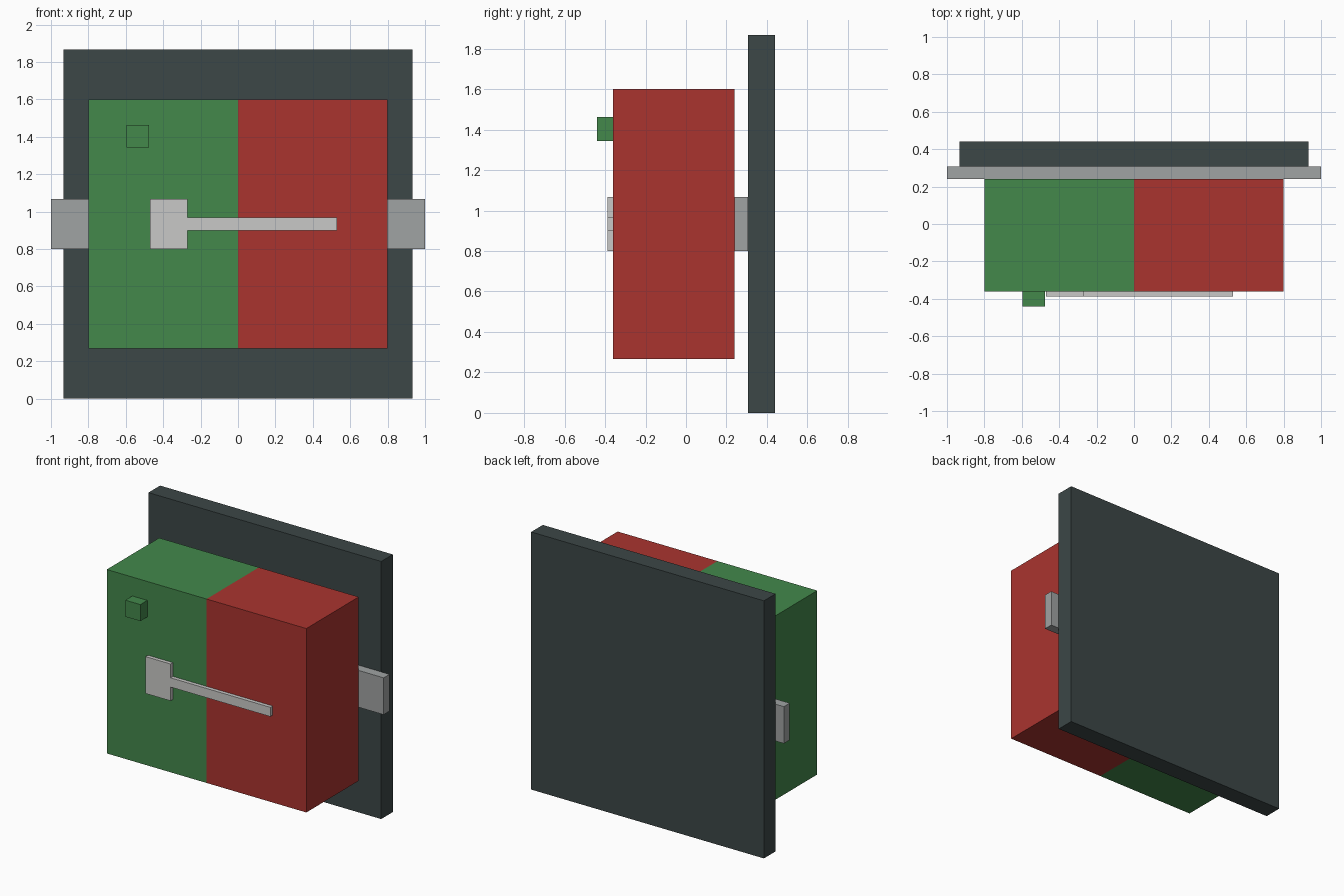
import bpy, bmesh

if "Cube" in bpy.data.objects:
    bpy.data.objects.remove(bpy.data.objects["Cube"])


def material(name, rgb):
    """Flat colour given as 0-255 sRGB, stored as linear."""
    lin = [((c / 255 + 0.055) / 1.055) ** 2.4 for c in rgb]
    m = bpy.data.materials.new(name)
    m.diffuse_color = (*lin, 1)
    m.use_nodes = True
    m.node_tree.nodes["Principled BSDF"].inputs["Base Color"].default_value = m.diffuse_color
    return m


GREEN = material("green", (67, 136, 75))
RED = material("red", (170, 52, 47))
DARK = material("dark_slate", (60, 71, 71))
STEEL = material("steel_grey", (160, 163, 163))
LIGHT = material("light_grey", (201, 201, 199))


def box(name, x, y, z, *mats):
    """Box spanning the given (min, max) ranges."""
    bm = bmesh.new()
    bmesh.ops.create_cube(bm, size=1)
    for v in bm.verts:
        v.co = [r[0] if c < 0 else r[1] for c, r in zip(v.co, (x, y, z))]
    if len(mats) > 1:  # two-tone: cut at the middle, right half gets second colour
        bmesh.ops.bisect_plane(bm, geom=bm.verts[:] + bm.edges[:] + bm.faces[:],
                               plane_co=(0, 0, 0), plane_no=(1, 0, 0))
        for f in bm.faces:
            f.material_index = int(f.calc_center_median().x > 0)
    mesh = bpy.data.meshes.new(name)
    bm.to_mesh(mesh)
    bm.free()
    for m in mats:
        mesh.materials.append(m)
    ob = bpy.data.objects.new(name, mesh)
    bpy.context.collection.objects.link(ob)
    return ob


# Wall panel and the strap holding the housing to it
box("back_panel", (-0.933, 0.933), (0.307, 0.44), (0, 1.867), DARK)
box("mounting_strap", (-1, 1), (0.24, 0.307), (0.8, 1.067), STEEL)

# Two-tone housing
box("housing", (-0.8, 0.8), (-0.36, 0.24), (0.267, 1.6), GREEN, RED)

# Front details: button and lever
box("button", (-0.595, -0.475), (-0.44, -0.36), (1.343, 1.463), GREEN)
box("lever_head", (-0.47, -0.27), (-0.387, -0.36), (0.8, 1.067), LIGHT)
box("lever_arm", (-0.27, 0.53), (-0.387, -0.36), (0.9, 0.967), LIGHT)
